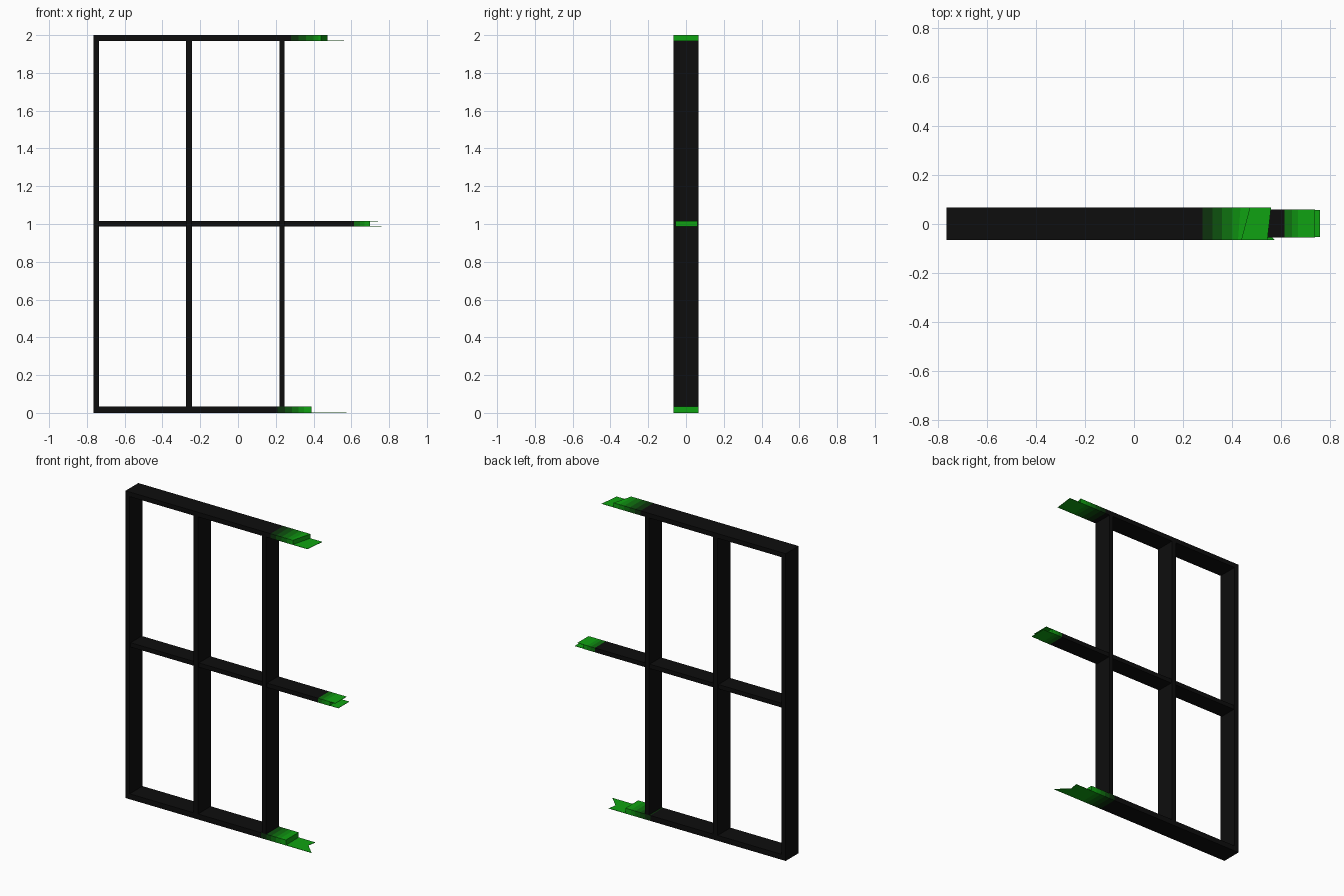
import bpy
import bmesh

if "Cube" in bpy.data.objects:
    bpy.data.objects.remove(bpy.data.objects["Cube"], do_unlink=True)


def make_material(name, colour):
    mat = bpy.data.materials.new(name)
    mat.use_nodes = True
    mat.diffuse_color = (*colour, 1)
    bsdf = mat.node_tree.nodes["Principled BSDF"]
    bsdf.inputs["Base Color"].default_value = (*colour, 1)
    bsdf.inputs["Roughness"].default_value = 0.8
    return mat


# Black timber fading to green at the broken ends
BLACK = (0.004, 0.004, 0.004)
GREEN = (0.005, 0.36, 0.006)
names = ["black", "blackish green", "deep green", "dark green", "mid green", "bright green"]
fade = [0, 0.08, 0.22, 0.45, 0.75, 1]
materials = [
    make_material(n, [b + (g - b) * t for b, g in zip(BLACK, GREEN)])
    for n, t in zip(names, fade)
]
BRIGHT = len(materials) - 1
FRONT, BACK = -0.065, 0.067


def finish(name, bm):
    bmesh.ops.recalc_face_normals(bm, faces=bm.faces)
    mesh = bpy.data.meshes.new(name)
    bm.to_mesh(mesh)
    bm.free()
    for mat in materials:
        mesh.materials.append(mat)
    obj = bpy.data.objects.new(name, mesh)
    bpy.context.collection.objects.link(obj)
    return obj


def rail(name, stations, shades, y, z):
    """Rectangular bar lofted along x; a station is (front x, back x)."""
    bm = bmesh.new()
    rings = [
        [bm.verts.new(p) for p in
         ((f, y[0], z[0]), (b, y[1], z[0]), (b, y[1], z[1]), (f, y[0], z[1]))]
        for f, b in stations
    ]
    for i, shade in enumerate(shades):
        for j in range(4):
            k = (j + 1) % 4
            face = bm.faces.new((rings[i][j], rings[i][k], rings[i + 1][k], rings[i + 1][j]))
            face.material_index = shade
    bm.faces.new(rings[0]).material_index = shades[0]
    bm.faces.new(rings[-1]).material_index = shades[-1]
    return finish(name, bm)


def splinter(name, outline, z):
    """Paper-thin sheet left sticking out of a broken end."""
    bm = bmesh.new()
    base = bm.faces.new([bm.verts.new((x, y, z)) for x, y in outline])
    out = bmesh.ops.extrude_face_region(bm, geom=[base])
    top = [v for v in out["geom"] if isinstance(v, bmesh.types.BMVert)]
    bmesh.ops.translate(bm, verts=top, vec=(0, 0, 0.002))
    for face in bm.faces:
        face.material_index = BRIGHT
    return finish(name, bm)


def straight(*xs):
    return [(x, x) for x in xs]


# Upright posts
for name, x0, x1 in (("outer_post", -0.765, -0.735),
                     ("middle_post", -0.275, -0.243),
                     ("inner_post", 0.22, 0.247)):
    rail(name, straight(x0, x1), [0], (FRONT, BACK), (0.035, 1.97))

# Long rails with faded broken ends
rail("top_rail", straight(-0.765, 0.28, 0.32, 0.36, 0.40) + [(0.425, 0.435), (0.44, 0.475)],
     [0, 1, 2, 3, 4, 5], (FRONT, BACK), (1.97, 2.0))
rail("bottom_rail", straight(-0.765, 0.21, 0.25, 0.285, 0.32, 0.35, 0.39),
     [0, 1, 2, 3, 4, 5], (FRONT, BACK), (0.0, 0.035))
rail("middle_rail", straight(-0.735, 0.615, 0.645, 0.67) + [(0.70, 0.695)],
     [0, 3, 4, 5], (-0.055, 0.06), (0.987, 1.015))

# Splinters
splinter("top_splinter",
         [(0.42, FRONT), (0.545, FRONT), (0.56, BACK), (0.42, BACK)], 1.97)
splinter("bottom_splinter",
         [(0.37, FRONT), (0.575, FRONT), (0.50, 0.01), (0.51, BACK), (0.37, BACK)], 0.0)
splinter("middle_upper_splinter",
         [(0.68, -0.055), (0.74, -0.055), (0.74, 0.06), (0.68, 0.06)], 1.013)
splinter("middle_lower_splinter",
         [(0.68, -0.053), (0.76, -0.053), (0.76, 0.058), (0.68, 0.058)], 0.987)
